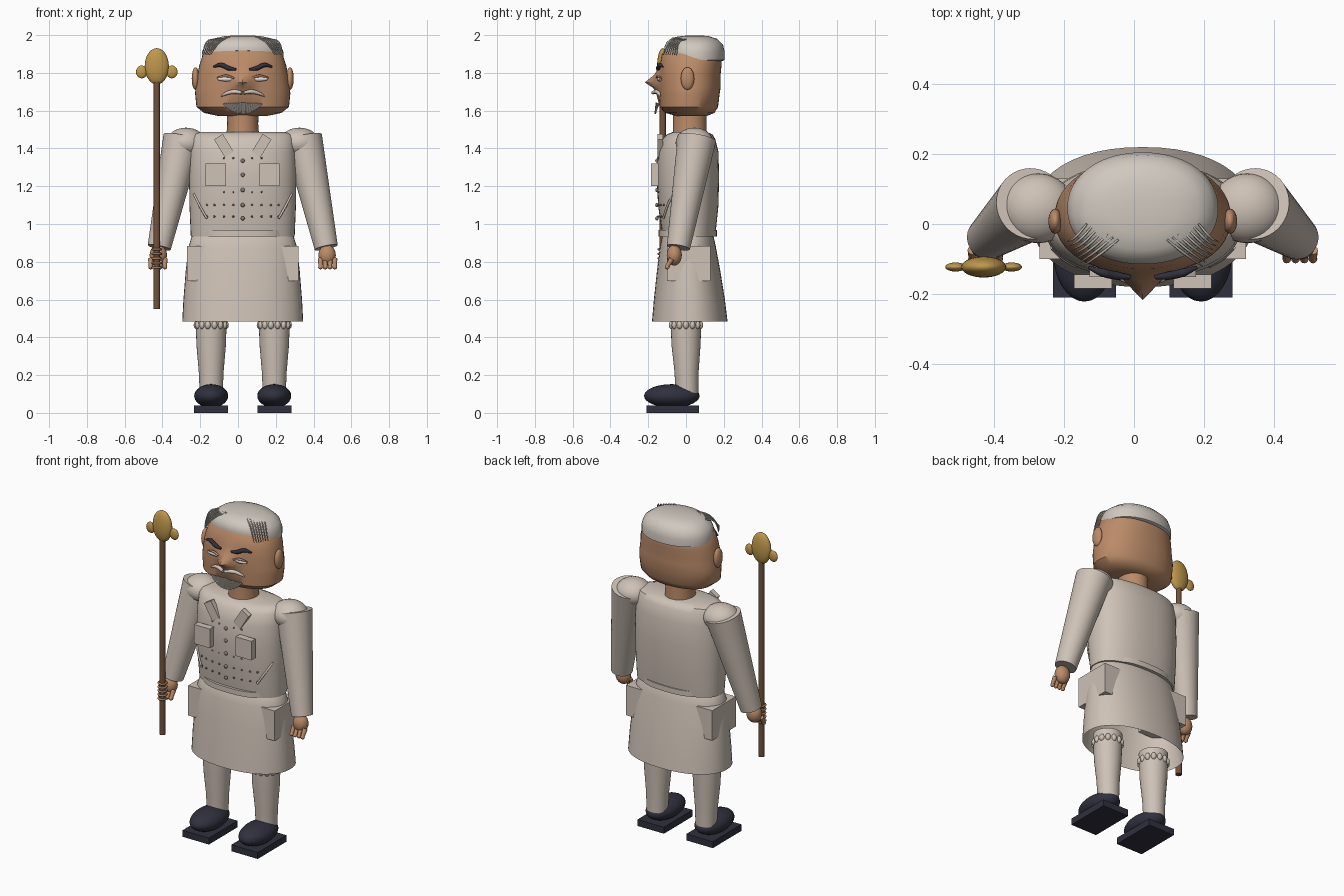
import bpy, bmesh, math
from mathutils import Vector

if "Cube" in bpy.data.objects:
    bpy.data.objects.remove(bpy.data.objects["Cube"], do_unlink=True)

C = 0.025  # body centre line in x


def material(name, rgb):
    m = bpy.data.materials.new(name)
    m.use_nodes = True
    m.diffuse_color = (*rgb, 1)
    m.node_tree.nodes["Principled BSDF"].inputs["Base Color"].default_value = (*rgb, 1)
    return m


cloth = material("beige cloth", (0.62, 0.54, 0.47))
skin = material("tan skin", (0.5, 0.26, 0.14))
navy = material("dark navy", (0.03, 0.03, 0.05))
gold = material("gold", (0.52, 0.31, 0.07))
wood = material("brown wood", (0.17, 0.085, 0.045))
silver = material("silver hair", (0.63, 0.58, 0.52))
white = material("eye white", (0.75, 0.73, 0.7))
metal = material("dull buttons", (0.25, 0.22, 0.2))


def finish(name, bm, mat, smooth=True):
    bmesh.ops.recalc_face_normals(bm, faces=bm.faces)
    me = bpy.data.meshes.new(name)
    bm.to_mesh(me)
    bm.free()
    me.materials.append(mat)
    ob = bpy.data.objects.new(name, me)
    bpy.context.collection.objects.link(ob)
    if smooth:
        bpy.ops.object.select_all(action="DESELECT")
        ob.select_set(True)
        bpy.context.view_layer.objects.active = ob
        bpy.ops.object.shade_smooth_by_angle(angle=math.radians(40))
    return ob


def loft(name, rings, mat, power=2.0, n=48, open_bottom=False, cx=C):
    """Rings are (z, cy, rx, ry, front_lift, nose)."""
    bm = bmesh.new()
    loops = []
    for z, cy, rx, ry, *extra in rings:
        lift, nose = (extra + [0, 0])[:2]
        loop = []
        for i in range(n):
            a = 2 * math.pi * i / n
            c, s = math.cos(a), math.sin(a)
            x = rx * math.copysign(abs(c) ** (2 / power), c)
            y = ry * math.copysign(abs(s) ** (2 / power), s)
            if s < 0:
                y -= nose * math.exp(-(x / 0.045) ** 2)
            loop.append(bm.verts.new((cx + x, cy + y, z + lift * max(0, -s))))
        loops.append(loop)
    for lo, hi in zip(loops, loops[1:]):
        for i in range(n):
            j = (i + 1) % n
            bm.faces.new((lo[i], lo[j], hi[j], hi[i]))
    bm.faces.new(loops[-1])
    if not open_bottom:
        bm.faces.new(loops[0][::-1])
    return finish(name, bm, mat)


def ball(name, loc, size, mat, seg=24):
    bm = bmesh.new()
    bmesh.ops.create_uvsphere(bm, u_segments=seg, v_segments=seg // 2, radius=1)
    bmesh.ops.scale(bm, vec=size, verts=bm.verts)
    bmesh.ops.translate(bm, vec=loc, verts=bm.verts)
    return finish(name, bm, mat)


def box(name, loc, size, mat, turn=0):
    bm = bmesh.new()
    bmesh.ops.create_cube(bm, size=1)
    bmesh.ops.scale(bm, vec=size, verts=bm.verts)
    ob = finish(name, bm, mat, False)
    ob.location = loc
    ob.rotation_euler.y = turn
    return ob


def rod(name, a, b, ra, rb, mat, seg=32):
    a, b = Vector(a), Vector(b)
    bm = bmesh.new()
    bmesh.ops.create_cone(bm, cap_ends=True, segments=seg, radius1=ra, radius2=rb, depth=(b - a).length)
    ob = finish(name, bm, mat)
    ob.rotation_euler = (b - a).to_track_quat("Z", "Y").to_euler()
    ob.location = (a + b) / 2
    return ob


def tube(name, pts, radii, mat):
    cu = bpy.data.curves.new(name, "CURVE")
    cu.dimensions = "3D"
    cu.bevel_depth = 1
    cu.bevel_resolution = 2
    cu.use_fill_caps = True
    cu.resolution_u = 6
    sp = cu.splines.new("BEZIER")
    sp.bezier_points.add(len(pts) - 1)
    for p, co, r in zip(sp.bezier_points, pts, radii):
        p.co, p.radius = co, r
        p.handle_left_type = p.handle_right_type = "AUTO"
    cu.materials.append(mat)
    ob = bpy.data.objects.new(name, cu)
    bpy.context.collection.objects.link(ob)


def front_y(dx, cy, rx, ry, power):
    return cy - ry * (1 - abs(dx / rx) ** power) ** (1 / power)


def face_y(dx, nose=0.0):
    return front_y(dx, 0.02, 0.25, 0.163, 2.2) - nose * math.exp(-(dx / 0.045) ** 2)


def chest_y(dx):
    return front_y(dx, 0.012, 0.283, 0.163, 2.3)


# Tunic, belt, skirt
loft("tunic", [(0.935, 0.015, 0.275, 0.14), (1.1, 0.012, 0.282, 0.16), (1.25, 0.01, 0.284, 0.165),
               (1.38, 0.012, 0.28, 0.16), (1.45, 0.015, 0.275, 0.14), (1.475, 0.02, 0.262, 0.12),
               (1.487, 0.02, 0.22, 0.09)], cloth, 2.3)
loft("skirt", [(0.485, 0.02, 0.32, 0.2), (0.6, 0.018, 0.314, 0.188), (0.75, 0.014, 0.302, 0.168),
               (0.88, 0.01, 0.287, 0.148), (0.94, 0.01, 0.268, 0.135), (0.965, 0.01, 0.24, 0.12)],
     cloth, 2.2, open_bottom=True)
loft("belt", [(0.935, 0.01, 0.23, 0.155), (0.968, 0.01, 0.23, 0.155)], cloth, 2.6)

# Head, neck, hair cap
loft("neck", [(1.45, 0.02, 0.088, 0.092), (1.53, 0.02, 0.082, 0.088), (1.62, 0.02, 0.085, 0.09)], skin)
loft("head", [(1.572, 0.03, 0.13, 0.08), (1.588, 0.02, 0.205, 0.13), (1.62, 0.015, 0.245, 0.155),
              (1.69, 0.018, 0.252, 0.16, 0, 0.015), (1.72, 0.02, 0.25, 0.163, 0, 0.03),
              (1.75, 0.02, 0.245, 0.163, 0, 0.075), (1.79, 0.02, 0.24, 0.163, 0, 0.025),
              (1.84, 0.025, 0.23, 0.163), (1.9, 0.03, 0.21, 0.158), (1.94, 0.035, 0.17, 0.13)], skin, 2.2)
loft("hair_cap", [(1.862, 0.045, 0.195, 0.145, 0.05), (1.868, 0.045, 0.216, 0.16, 0.05),
                  (1.91, 0.045, 0.216, 0.16, 0.025), (1.95, 0.046, 0.2, 0.15, 0.012),
                  (1.98, 0.046, 0.16, 0.12, 0.006), (1.994, 0.046, 0.1, 0.075),
                  (1.999, 0.046, 0.04, 0.03)], silver, 2.1)

for s, side in ((-1, "right"), (1, "left")):
    def at(dx, y, z):
        return (C + s * dx, y, z)

    # Shoe, leg, scalloped stocking top
    foot = 0.167
    box(side + "_sole", at(foot, -0.07, 0.02), (0.18, 0.28, 0.04), navy)
    ball(side + "_shoe", at(foot, -0.075, 0.09), (0.09, 0.147, 0.062), navy, 32)
    loft(side + "_leg", [(0.09, 0.005, 0.06, 0.06), (0.22, 0.003, 0.066, 0.064),
                         (0.36, 0, 0.078, 0.077), (0.52, 0, 0.083, 0.082)], cloth, cx=C + s * foot)
    for i in range(14):
        a = i * math.tau / 14
        ball(side + "_scallop", at(foot + 0.077 * math.cos(a), 0.077 * math.sin(a), 0.465),
             (0.016, 0.016, 0.022), cloth, 12)

    # Sleeve and shoulder
    rod(side + "_sleeve", at(0.318, 0.058, 1.455), at(0.442, -0.04, 0.876), 0.103, 0.062, cloth, 40)
    ball(side + "_shoulder", at(0.3, 0.045, 1.43), (0.105, 0.1, 0.08), cloth, 32)

    # Hand
    ball(side + "_hand", at(0.447, -0.062, 0.835), (0.046, 0.04, 0.055), skin)
    for i in range(4):
        x = 0.412 + i * 0.025
        rod(side + "_finger", at(x, -0.075, 0.815), at(x, -0.1, 0.775), 0.014, 0.011, skin, 12)
        ball(side + "_fingertip", at(x, -0.1, 0.772), (0.0125, 0.0125, 0.0125), skin, 12)

    # Hip and chest pockets, lapel
    box(side + "_hip_pocket", at(0.218, 0.015, 0.79), (0.155, 0.23, 0.185), cloth)
    box(side + "_chest_pocket", at(0.142, -0.165, 1.26), (0.108, 0.04, 0.118), cloth)
    box(side + "_lapel", at(0.1, -0.136, 1.415), (0.055, 0.03, 0.11), cloth, s * 0.55)
    tube(side + "_slant_pocket", [at(d, chest_y(d) - 0.002, z) for d, z in
                                  ((0.26, 1.16), (0.23, 1.1), (0.19, 1.03))], [0.006] * 3, cloth)

    # Ear, eye, brow, moustache
    ball(side + "_ear", at(0.25, 0.008, 1.77), (0.02, 0.036, 0.06), skin)
    ball(side + "_eye", at(0.087, face_y(0.087) - 0.004, 1.768), (0.048, 0.012, 0.013), white)
    tube(side + "_eyelid", [at(d, face_y(d) - 0.014, z) for d, z in
                            ((0.04, 1.77), (0.087, 1.784), (0.135, 1.774))], [0.004, 0.007, 0.004], skin)
    tube(side + "_brow", [at(d, face_y(d) - 0.01, z) for d, z in
                          ((0.035, 1.818), (0.075, 1.825), (0.115, 1.842), (0.155, 1.832))],
         [0.006, 0.012, 0.012, 0.005], navy)
    tube(side + "_moustache", [at(d, face_y(d, 0.025) - 0.008, z) for d, z in
                               ((0.005, 1.695), (0.05, 1.7), (0.09, 1.69), (0.115, 1.676))],
         [0.009, 0.012, 0.009, 0.003], silver)

    # Loose hair strands sweeping over the temples
    for i in range(7):
        t = i / 6
        tube(side + "_strand", [at(0.07 + 0.09 * t, -0.045 * (1 - t), 1.99 - 0.012 * t),
                                at(0.12 + 0.07 * t, -0.085 + 0.05 * t, 1.965),
                                at(0.17 + 0.045 * t, -0.12 + 0.07 * t, 1.895)],
             [0.003, 0.004, 0.002], silver)

    # Stud rows on the tunic
    for z in (1.04, 1.1, 1.17, 1.35):
        for d in (0.05, 0.1, 0.15, 0.19):
            if z < 1.15 or d < 0.11:
                ball(side + "_stud", at(d, chest_y(d) + 0.002, z), (0.006, 0.006, 0.006), metal, 8)

# Beard strands
for i in range(21):
    d = (i - 10) / 10
    y = face_y(d * 0.1) - 0.012
    rod("beard_strand", (C + d * 0.1, y, 1.642 - 0.004 * abs(d)),
        (C + d * 0.085, y - 0.008, 1.582 + 0.035 * d * d), 0.006, 0.004, silver, 8)

# Front buttons
for z in (1.03, 1.1, 1.18, 1.26, 1.335):
    ball("front_button", (C, chest_y(0) - 0.003, z), (0.011, 0.009, 0.011), metal, 12)

# Staff with gold head and gripping fingers
SX, SY = -0.43, -0.123
rod("staff", (SX, SY, 0.55), (SX, SY, 1.78), 0.018, 0.016, wood)
ball("staff_head", (SX, SY, 1.835), (0.064, 0.03, 0.096), gold, 32)
for s in (-1, 1):
    ball("staff_knob", (SX + s * 0.08, SY, 1.805), (0.03, 0.013, 0.034), gold)
for i in range(5):
    z = 0.77 + i * 0.024
    ring = [(SX + 0.022 * math.cos(a), SY + 0.022 * math.sin(a), z)
            for a in (k * math.tau / 8 for k in range(9))]
    tube("grip_finger", ring, [0.006] * 9, skin)
